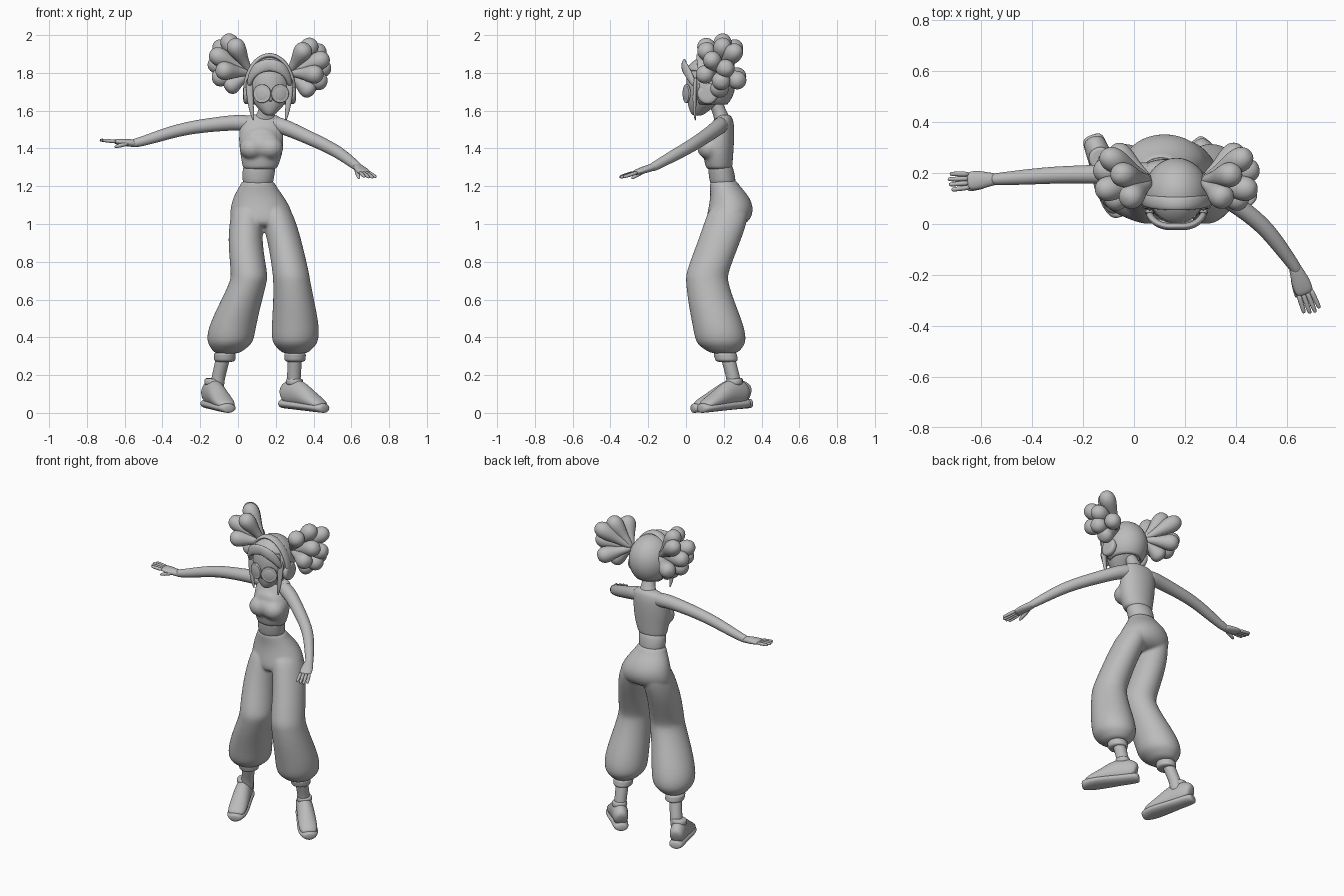
import bpy, bmesh, math
from mathutils import Vector, Matrix

cube = bpy.data.objects.get("Cube")
if cube:
    bpy.data.objects.remove(cube, do_unlink=True)

clay = bpy.data.materials.new("clay_grey")
clay.use_nodes = True
clay.diffuse_color = (0.5, 0.5, 0.5, 1)
clay.node_tree.nodes["Principled BSDF"].inputs["Base Color"].default_value = (0.5, 0.5, 0.5, 1)

UP, BACK = Vector((0, 0, 1)), Vector((0, 1, 0))
HEAD_X = 0.167


def finish(name, bm, subdiv=0):
    """Turn a bmesh into a smooth shaded object."""
    bmesh.ops.recalc_face_normals(bm, faces=bm.faces)
    mesh = bpy.data.meshes.new(name)
    bm.to_mesh(mesh)
    bm.free()
    mesh.materials.append(clay)
    obj = bpy.data.objects.new(name, mesh)
    bpy.context.collection.objects.link(obj)
    for face in mesh.polygons:
        face.use_smooth = True
    if subdiv:
        mod = obj.modifiers.new("Subdivision", "SUBSURF")
        mod.levels = mod.render_levels = subdiv
    return obj


def add_tube(bm, rows, ref=UP, axis=None, sides=12):
    """Loft ellipses (x, y, z, half width, half depth) along a path."""
    points = [Vector(row[:3]) for row in rows]
    rings = []
    for i, row in enumerate(rows):
        along = axis or (points[min(i + 1, len(points) - 1)] - points[max(i - 1, 0)]).normalized()
        side = along.cross(ref).normalized()
        other = side.cross(along)
        ring = []
        for k in range(sides):
            a = math.tau * k / sides
            offset = side * math.cos(a) * row[3] + other * math.sin(a) * row[-1]
            ring.append(bm.verts.new(points[i] + offset * 1.04))
        rings.append(ring)
    for low, high in zip(rings, rings[1:]):
        for k in range(sides):
            n = (k + 1) % sides
            bm.faces.new((low[k], low[n], high[n], high[k]))
    bm.faces.new(rings[0])
    bm.faces.new(rings[-1])


def tube(name, rows, ref=UP, axis=None, subdiv=2):
    bm = bmesh.new()
    add_tube(bm, rows, ref, axis)
    return finish(name, bm, subdiv)


def stack(name, rows):
    """Loft horizontal ellipses listed as (z, x, y, rx, ry)."""
    return tube(name, [(x, y, z, rx, ry) for z, x, y, rx, ry in rows], BACK, UP)


def ball(name, center, size):
    bm = bmesh.new()
    bmesh.ops.create_uvsphere(bm, u_segments=24, v_segments=16, radius=1)
    bm.transform(Matrix.Translation(center) @ Matrix.Diagonal((*size, 1)))
    return finish(name, bm)


def fuse(name, parts, softness):
    """Join overlapping volumes into one continuous cloth surface."""
    bpy.context.view_layer.update()
    depsgraph = bpy.context.evaluated_depsgraph_get()
    bm = bmesh.new()
    for part in parts:
        bm.from_mesh(part.evaluated_get(depsgraph).to_mesh())
    for part in parts:
        bpy.data.objects.remove(part, do_unlink=True)
    obj = finish(name, bm)
    remesh = obj.modifiers.new("Remesh", "REMESH")
    remesh.mode, remesh.voxel_size, remesh.use_smooth_shade = "VOXEL", 0.007, True
    smooth = obj.modifiers.new("Smooth", "SMOOTH")
    smooth.factor, smooth.iterations = 0.5, softness


# Trousers: pelvis and two ballooning legs (z, right x, left x, rx, y, ry)
pelvis = stack("pelvis", [(1.235, .105, .2, .085, .073), (1.21, .105, .2, .09, .075),
                          (1.15, .108, .232, .132, .102), (1.08, .12, .24, .163, .122),
                          (1.01, .128, .22, .172, .118), (.98, .13, .2, .13, .07)])
leg_rows = [(1.12, .06, .18, .08, .235, .1), (1.02, .045, .215, .09, .215, .114),
            (.9, .036, .25, .09, .172, .113), (.74, .06, .28, .097, .11, .112),
            (.7, .058, .284, .098, .11, .111), (.6, .02, .295, .108, .13, .122),
            (.45, -.034, .305, .128, .175, .138), (.37, -.042, .302, .124, .185, .135),
            (.34, -.05, .303, .09, .193, .1), (.31, -.06, .302, .065, .203, .068)]
legs = [stack("leg", [(r[0], r[1 + i], r[4], r[3], r[5]) for r in leg_rows]) for i in (0, 1)]
fuse("trousers", [pelvis, *legs], 8)


def shoe(side, ankle, heading):
    """Shoe in local axes: toe along -y, ankle above the origin."""
    place = Matrix.Translation(ankle) @ Matrix.Rotation(heading, 4, "Z") @ Matrix.Rotation(.08, 4, "X")
    upper = tube(side + "_shoe_upper", [(0, y, z, w, h) for y, z, w, h in (
        (.105, .07, .032, .035), (.085, .08, .045, .06), (.03, .09, .049, .075), (-.03, .085, .051, .068),
        (-.1, .062, .055, .048), (-.17, .045, .055, .032), (-.21, .035, .038, .018))])
    sole = tube(side + "_shoe_sole", [(0, y, .024, w, .025) for y, w in (
        (.115, .03), (.095, .046), (.02, .047), (-.07, .056), (-.16, .062), (-.21, .047), (-.23, .027))])
    collar = tube(side + "_shoe_collar", [(0, .025, z, r, r) for z, r in (
        (.12, .046), (.15, .046), (.163, .042), (.163, .03))], BACK, UP)
    for part in (upper, sole, collar):
        part.matrix_world = place


# Ankles, cuffs and shoes
for side, x, lean, shoe_x, heading in (("right", -.11, .04, -.128, .36), ("left", .295, .007, .308, .74)):
    stack(side + "_ankle", [(.34, x + lean, .21, .04, .04), (.24, x + lean * .5, .235, .037, .037),
                            (.17, x, .255, .036, .037), (.1, x, .255, .036, .037)])
    stack(side + "_cuff", [(.325, x + lean, .205, .06, .065), (.3, x + lean, .21, .056, .06),
                           (.28, x + lean, .215, .058, .062), (.268, x + lean, .215, .045, .05)])
    shoe(side, (shoe_x, .245, .018), heading)

# Midriff, neck and cropped top
stack("midriff", [(1.18, .105, .2, .08, .07), (1.26, .106, .19, .084, .069), (1.34, .12, .175, .092, .066)])
stack("neck", [(1.52, .135, .2, .075, .045), (1.565, .142, .19, .052, .042),
               (1.61, .15, .17, .037, .038), (1.68, .157, .14, .037, .04)])
ribs = stack("ribs", [(1.285, .116, .176, .088, .066), (1.3, .117, .175, .094, .071),
                      (1.36, .124, .17, .11, .08), (1.43, .123, .172, .121, .083),
                      (1.5, .123, .185, .116, .072), (1.55, .125, .2, .117, .052),
                      (1.585, .132, .2, .08, .036)])
bust = [ball("bust", (x, .125, z), size) for x, z, size in (
    (.075, 1.403, (.068, .066, .062)), (.172, 1.403, (.068, .066, .062)),
    (.123, 1.41, (.085, .058, .064)), (.123, 1.45, (.085, .035, .06)))]
fuse("cropped_top", [ribs, *bust], 20)


def hand(side, wrist, tip, thumb_sign):
    """Flat palm, four fingers and a thumb in one mesh."""
    wrist, tip = Vector(wrist), Vector(tip)
    reach = tip - wrist
    along = reach.normalized()
    across = along.cross(UP).normalized() * thumb_sign
    bm = bmesh.new()
    add_tube(bm, [(*(wrist + reach * t), w, h) for t, w, h in (
        (-.1, .022, .02), (.1, .027, .02), (.3, .037, .019), (.5, .037, .015), (.58, .03, .01))])
    for k in range(4):
        spread = across * (k - 1.5)
        start, end = wrist + reach * .5 + spread * .017, wrist + reach * (1 - .05 * abs(k - 1.3)) + spread * .021
        add_tube(bm, [(*start.lerp(end, t), r) for t, r in ((0, .011), (.5, .01), (.9, .009), (1, .006))], sides=8)
    root = wrist + reach * .15 + across * .018
    end = root + reach * .42 + across * .018 - UP * .03
    add_tube(bm, [(*root.lerp(end, t), r) for t, r in ((0, .014), (.5, .013), (.9, .009), (1, .005))], sides=8)
    finish(side + "_hand", bm, 1)


# Outstretched arms
tube("right_arm", [(.09, .2, 1.525, .042), (.02, .2, 1.54, .043), (-.1, .195, 1.53, .038), (-.28, .195, 1.508, .034),
                   (-.42, .185, 1.465, .031), (-.53, .177, 1.43, .024), (-.57, .175, 1.425, .022)])
tube("left_arm", [(.16, .195, 1.535, .042), (.235, .18, 1.52, .043), (.33, .125, 1.477, .037), (.49, .015, 1.405, .034),
                  (.56, -.07, 1.36, .031), (.63, -.165, 1.305, .024), (.645, -.19, 1.295, .022)])
hand("right", (-.55, .176, 1.427), (-.735, .165, 1.445), -1)
hand("left", (.632, -.17, 1.303), (.705, -.355, 1.245), 1)

# Head, nose and lips
stack("head", [(1.572, HEAD_X, .06, .02, .025), (1.595, HEAD_X, .068, .045, .048),
               (1.64, HEAD_X, .09, .088, .083), (1.7, HEAD_X, .112, .113, .11),
               (1.78, HEAD_X, .118, .118, .12), (1.85, HEAD_X, .12, .09, .095), (1.88, HEAD_X, .12, .045, .05)])
tube("nose", [(HEAD_X + .005, .012, 1.7, .007), (HEAD_X + .005, -.002, 1.662, .012), (HEAD_X + .005, .012, 1.65, .008)], BACK)
ball("lips", (HEAD_X + .003, .023, 1.622), (.02, .008, .006))

# Hair cap, open over the face
bm = bmesh.new()
bmesh.ops.create_uvsphere(bm, u_segments=36, v_segments=24, radius=1)
bm.transform(Matrix.Translation((HEAD_X, .12, 1.74)) @ Matrix.Diagonal((.127, .14, .15, 1)))
face_gap = []
for f in bm.faces:
    c = f.calc_center_median()
    turn = abs(math.atan2((c.x - HEAD_X) / .127, (.12 - c.y) / .14))
    if (turn < 1.05 and c.z < 1.82) or c.z < 1.63:
        face_gap.append(f)
bmesh.ops.delete(bm, geom=face_gap, context="FACES")
cap = finish("hair_cap", bm)
cap.modifiers.new("Thickness", "SOLIDIFY").thickness = 0.012

# Two-lobed fringe swept across the forehead
half_fringe = [(.108, .045, 1.73, .012), (.1, .022, 1.78, .022), (.072, -.002, 1.82, .03), (.035, -.012, 1.838, .033)]
tube("fringe", [(HEAD_X - dx, y, z, .014, r) for dx, y, z, r in half_fringe] + [(HEAD_X, -.008, 1.842, .014, .032)]
     + [(HEAD_X + dx, y, z, .014, r) for dx, y, z, r in reversed(half_fringe)], BACK.cross(Vector((1, 0, 0))))

# Teardrop hair puffs, side locks, ear cups and spectacles on both sides
puff_tips = [(.24, .2, 1.975), (.2, .09, 1.95), (.29, .275, 1.935), (.315, .13, 1.885),
             (.325, .22, 1.83), (.28, .08, 1.79), (.26, .3, 1.75), (.235, .18, 1.69), (.305, .19, 1.745)]
teardrop = ((0, .35), (.35, .48), (.65, .95), (.84, 1), (.96, .65), (1, .25))
for side, s, lift in (("right", -1, .025), ("left", 1, 0)):
    bm = bmesh.new()
    root = Vector((HEAD_X + s * .1, .17, 1.8))
    for dx, y, z in puff_tips:
        tip = Vector((HEAD_X + s * dx, y, z + lift))
        add_tube(bm, [(*root.lerp(tip, t), .052 * r) for t, r in teardrop], BACK, sides=10)
    finish(side + "_hair_puffs", bm, 2)
    tube(side + "_side_lock", [(HEAD_X + s * .108, .05, 1.78, .02, .012), (HEAD_X + s * .105, .045, 1.68, .018, .01),
                               (HEAD_X + s * .095, .045, 1.6, .013, .009), (HEAD_X + s * .085, .05, 1.545, .004)], BACK)
    tube(side + "_ear_cup", [(HEAD_X + s * x, .115, 1.69, r) for x, r in (
        (.1, .05), (.112, .056), (.13, .056), (.138, .045), (.14, .025))])
    turn = Matrix.Translation((HEAD_X + .008 + s * .047, .003, 1.69)) @ Matrix.Rotation(s * .35, 4, "Z")
    rim = tube(side + "_rim", [(0, y, 0, r) for y, r in ((-.006, .044), (-.006, .05), (.006, .05), (.006, .044))], UP, BACK)
    lens = ball(side + "_lens", (0, 0, 0), (.043, .01, .043))
    rim.matrix_world = lens.matrix_world = turn
tube("spectacle_bridge", [(HEAD_X + .008 + dx, -.008, 1.695, .004) for dx in (-.015, 0, .015)])

# Headband arching over the skull
arc = [math.pi * k / 12 for k in range(13)]
tube("headband", [(HEAD_X + .13 * math.cos(a), .1 - .02 * math.sin(a), 1.7 + .195 * math.sin(a), .012, .026)
                  for a in arc], BACK)
